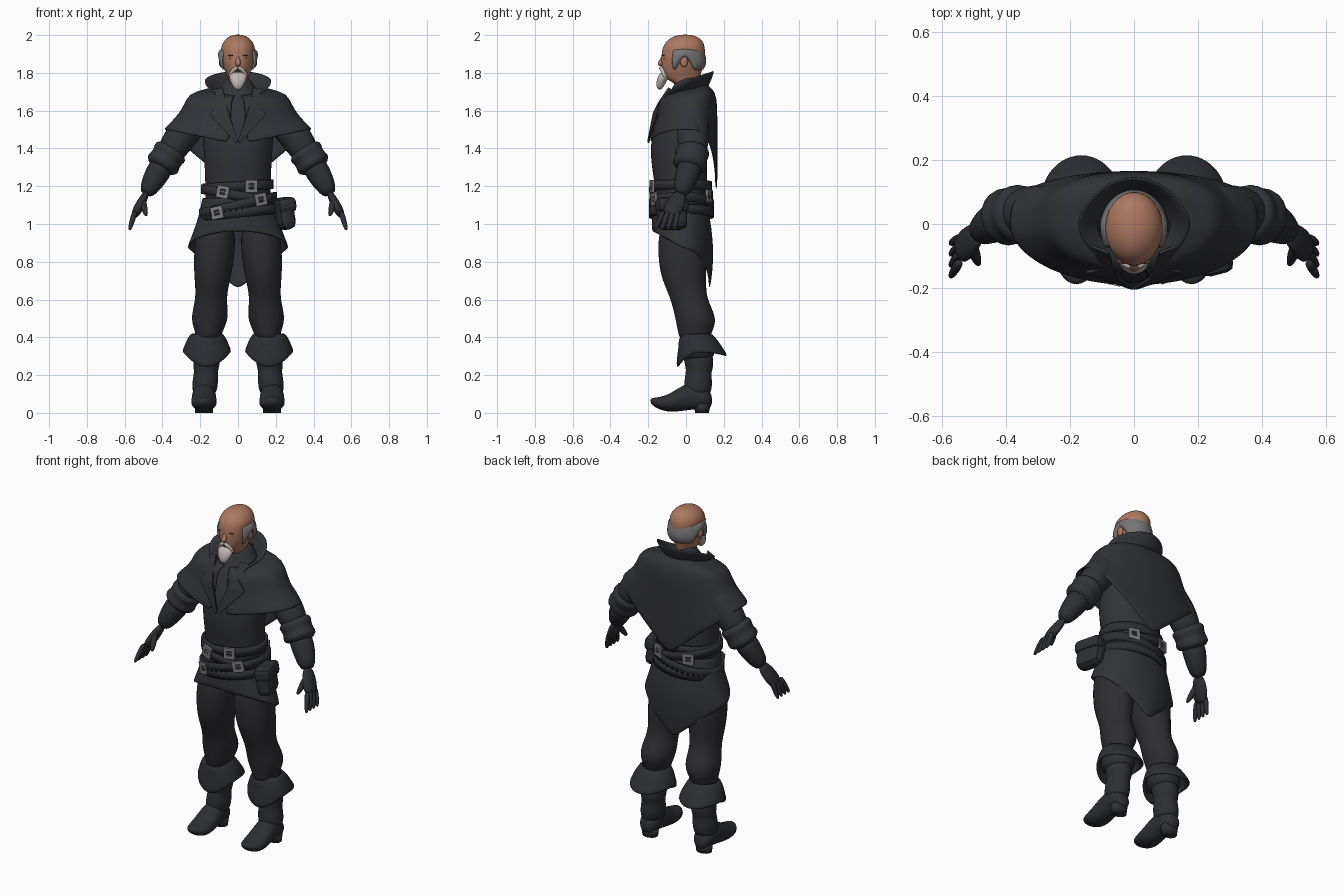
import bpy, bmesh
from math import sin, cos, pi, tau
from mathutils import Vector

old = bpy.data.objects.get("Cube")
if old:
    bpy.data.objects.remove(old, do_unlink=True)


def material(name, *rgb):
    mat = bpy.data.materials.new(name)
    mat.use_nodes = True
    mat.diffuse_color = (*rgb, 1)
    shader = mat.node_tree.nodes["Principled BSDF"]
    shader.inputs["Base Color"].default_value = (*rgb, 1)
    shader.inputs["Roughness"].default_value = .8
    return mat


coat = material("coat charcoal", .032, .033, .039)
leather = material("dark leather", .027, .028, .033)
cloth = material("trouser black", .027, .027, .031)
skin = material("skin", .42, .19, .12)
grey_hair = material("grey hair", .18, .18, .18)
white_hair = material("white beard", .52, .47, .45)
metal = material("buckle grey", .2, .2, .21)
brown = material("eye brown", .1, .05, .035)


def finish(name, bm, mat, mirror=False, subdivide=2, thick=0, smooth=True):
    bmesh.ops.recalc_face_normals(bm, faces=bm.faces)
    for face in bm.faces:
        face.smooth = smooth
    mesh = bpy.data.meshes.new(name)
    bm.to_mesh(mesh)
    bm.free()
    mesh.materials.append(mat)
    ob = bpy.data.objects.new(name, mesh)
    bpy.context.collection.objects.link(ob)
    if mirror:
        ob.modifiers.new("mirror", "MIRROR").use_clip = True
    if thick:
        shell = ob.modifiers.new("thickness", "SOLIDIFY")
        shell.thickness, shell.offset = thick, 0
    if subdivide:
        surface = ob.modifiers.new("subdivision", "SUBSURF")
        surface.levels = surface.render_levels = subdivide
    return ob


def bridge(name, rings, mat, closed=True, caps=True, **options):
    """Join equal rows of points with quads."""
    bm = bmesh.new()
    rows = [[bm.verts.new(point) for point in ring] for ring in rings]
    count = len(rows[0])
    for low, high in zip(rows, rows[1:]):
        for i in range(count if closed else count - 1):
            j = (i + 1) % count
            bm.faces.new((low[i], low[j], high[j], high[i]))
    if closed and caps:
        bm.faces.new(rows[0])
        bm.faces.new(rows[-1])
    return finish(name, bm, mat, **options)


def turns(count, start=0):
    return [start + tau * i / count for i in range(count)]


def loft(name, mat, sections, x=0, lean=0, along_y=False, **options):
    """Stack ovals given as position, half width, front or bottom, back or top."""
    rings = []
    for place, half, low, high in sections:
        ring = []
        for a in turns(16):
            across = x - lean * place + half * cos(a) * 1.03
            depth = (low + high) / 2 + (high - low) / 2 * sin(a) * 1.03
            ring.append((across, place, depth) if along_y else (across, depth, place))
        rings.append(ring)
    return bridge(name, rings, mat, mirror=x > 0, **options)


def tube(name, mat, curve, radii, flat=1, mirror=True):
    """Sweep an oval with evenly spaced radii along a curve."""
    rings = []
    for i, radius in enumerate(radii):
        t = i / (len(radii) - 1)
        along = (curve(t + .01) - curve(t - .01)).normalized()
        side = Vector((0, 1, 0))
        side = (side - along * side.dot(along)).normalized()
        up = along.cross(side) * flat
        rings.append([curve(t) + radius * (side * cos(a) + up * sin(a)) for a in turns(10)])
    return bridge(name, rings, mat, mirror=mirror, subdivide=1)


def line(start, end):
    return lambda t: Vector(start).lerp(Vector(end), t)


def ball(name, mat, place, size, mirror=True):
    bm = bmesh.new()
    bmesh.ops.create_uvsphere(bm, u_segments=14, v_segments=9, radius=1)
    bmesh.ops.scale(bm, vec=size, verts=bm.verts)
    bmesh.ops.translate(bm, vec=place, verts=bm.verts)
    finish(name, bm, mat, mirror=mirror, subdivide=0)


def box(name, mat, place, size, bevel, rotation):
    bm = bmesh.new()
    bmesh.ops.create_cube(bm, size=1)
    bmesh.ops.scale(bm, vec=size, verts=bm.verts)
    ob = finish(name, bm, mat, subdivide=0, smooth=False)
    ob.location, ob.rotation_euler = place, rotation
    edge = ob.modifiers.new("bevel", "BEVEL")
    edge.width, edge.segments = bevel, 2


# Torso with the inner collar
loft("torso", coat, [(.95, .17, -.14, .11), (1.2, .17, -.16, .11), (1.4, .18, -.2, .11),
                     (1.6, .2, -.15, .13), (1.7, .1, -.08, .1), (1.79, .06, -.04, .08)])


# Shoulder cape: square shoulders, pointed behind, cornered at the arms
def cape_point(a, reach, drop):
    front = cos(a) < 0
    y = (.1 + .09 * reach) * cos(a) if front else (.1 + .06 * min(1, reach * 2)) * max(cos(a), 0) ** .6
    top = 1.71 + .03 * cos(a)
    hem = 1.5 - (.08 if front else .33) * (1 - sin(a))
    return ((.11 + .28 * reach) * sin(a), y, top - (top - hem) * drop)


fall = [(0, 0), (.3, .05), (.52, .13), (.6, .35), (.7, .6), (.85, .82), (1, 1)]
bridge("shoulder_cape", [[cape_point(pi * i / 25, *step) for step in fall] for i in range(25)],
       coat, closed=False, mirror=True, subdivide=1, thick=.012)


# Standing collar, flared to side corners and falling toward the lapels
def collar_point(u, t):
    a = u * pi * .8
    corner = abs(cos(a)) ** 1.3 * (1 if cos(a) > 0 else -1)
    return ((.1 + .08 * t) * sin(a), (.1 + .05 * t) * corner, 1.7 - .03 * u + t * (.115 - .1 * u ** 2))


bridge("standing_collar", [[collar_point(i / 8, t / 2) for t in range(3)] for i in range(9)],
       coat, closed=False, mirror=True, subdivide=1, thick=.014)

# Notched lapels, each row running from the opening to the outer edge
lapel = [[(.08, -.09, 1.72), (.13, -.07, 1.71)], [(.06, -.15, 1.63), (.1, -.14, 1.64)],
         [(.05, -.17, 1.59), (.15, -.15, 1.58)], [(0, -.2, 1.44), (.01, -.2, 1.43)]]
bridge("lapel", lapel, coat, closed=False, mirror=True, subdivide=0, thick=.01, smooth=False)


# Coat skirt: hem high in front, falling to a point behind
def skirt_point(a, t):
    front = cos(a)
    hem = .87 + .09 * front if front > 0 else .65 + .22 * abs(sin(a))
    width = .185 + .08 * t ** 1.4
    depth = .165 if front > 0 else .11 + .04 * sin(t * pi * .8)
    return (width * sin(a), -.01 - depth * front, 1.14 + (hem - 1.14) * t)


bridge("coat_skirt", [[skirt_point(a, t / 6) for a in turns(40)] for t in range(7)],
       coat, caps=False, subdivide=1, thick=.01)

# Tilted belts around the waist
for name, z, tilt, width in (("upper_belt", 1.2, .01, .18), ("falling_belt", 1.15, -.035, .19),
                             ("rising_belt", 1.1, .045, .2), ("low_belt", 1.06, .02, .2)):
    bridge(name, [[(width * cos(a), -.025 + (width * .5 + .065) * sin(a), z + rise + tilt * cos(a))
                   for a in turns(40)] for rise in (-.025, .025)],
           leather, caps=False, subdivide=0, thick=.014)

# Square buckles with prongs
for name, x, y, z, roll in (("upper_buckle", .07, -.18, 1.2, 0), ("falling_buckle", -.08, -.18, 1.17, .2),
                            ("rising_buckle", .12, -.17, 1.13, -.2), ("low_buckle", -.11, -.17, 1.06, -.2),
                            ("left_back_buckle", .1, .12, 1.15, 0), ("right_back_buckle", -.1, .12, 1.15, 0)):
    rotation = (0, roll, x * 3 if y < 0 else -x * 3)
    frame = bridge(name, [[(r * cos(a), 0, r * sin(a)) for a in turns(4, pi / 4)] for r in (.046, .02)],
                   metal, caps=False, subdivide=0, thick=.014, smooth=False)
    frame.location, frame.rotation_euler = (x, y, z), rotation
    box(name + "_prong", metal, (x, y, z), (.05, .01, .007), .002, rotation)

# Hip pouch and its flap
hang = (0, -.15, .25)
box("hip_pouch", leather, (.245, -.075, 1.05), (.09, .16, .16), .035, hang)
box("pouch_flap", leather, (.245, -.075, 1.1), (.1, .17, .08), .025, hang)


# Arms: every piece follows one bent line from shoulder to knuckles
def arm(start, end):
    def curve(u):
        t = start + (end - start) * u
        return Vector((.17 + .38 * max(t, 0) ** .75, .03 + .09 * t - .21 * t * t, 1.6 - .56 * t))
    return curve


tube("sleeve", coat, arm(.02, .45), (.09, .09, .09, .085, .07))
tube("sleeve_cuff", coat, arm(.34, .56), (.06, .105, .09, .09, .105, .06))
tube("gauntlet", leather, arm(.48, .8), (.07, .07, .06, .04))
tube("palm", leather, arm(.77, 1), (.035, .05, .055, .045), flat=.5)
for i, finger in enumerate(("index", "middle", "ring", "little")):
    spread = (i - 1.5) * .025
    tube(finger + "_finger", leather, line((.545, -.08 + spread, 1.07), (.575, -.115 + spread * 1.4, .965)),
         (.014, .016, .014, .008))
tube("thumb", leather, line((.51, -.06, 1.14), (.485, -.13, 1.04)), (.018, .02, .017, .009))

# Trousers and boots, spreading toward the ground
stance = dict(x=.185, lean=.07)
loft("trouser_leg", cloth, [(1.02, .09, -.13, .1), (.9, .11, -.15, .1), (.73, .1, -.14, .11),
                            (.61, .075, -.08, .1), (.5, .105, -.055, .17), (.42, .065, -.04, .13),
                            (.38, .07, -.03, .13)], **stance)
loft("boot_shaft", leather, [(.4, .07, -.04, .13), (.24, .07, 0, .15), (.22, .06, 0, .13),
                             (.16, .07, -.01, .14), (.08, .06, -.01, .13)], **stance)


# Turned-down boot cuffs, flared to a hem that dips in front
def cuff_point(a, t):
    front = cos(a)
    flare = .075 + .05 * t ** .7
    depth = flare - .01 if front > 0 else flare + .02 * t
    hem = .32 - (.08 if front > 0 else .02) * front * front
    return (.165 + flare * sin(a), .05 + .02 * t - depth * front, .42 + (hem - .42) * t)


bridge("boot_cuff", [[cuff_point(a, t / 4) for a in turns(24)] for t in range(5)],
       leather, caps=False, mirror=True, subdivide=1, thick=.016)
loft("cuff_lining", leather, [(.43, .07, -.04, .13), (.34, .1, -.04, .16), (.27, .07, -.03, .14)], **stance)
loft("boot_foot", leather, [(.14, .03, .03, .1), (.1, .06, .02, .14), (.03, .06, .02, .18), (-.08, .07, 0, .1),
                            (-.15, .06, .02, .08), (-.19, .02, .05, .08)], x=.18, along_y=True)
loft("boot_heel", leather, [(0, .045, .05, .12), (.05, .05, .04, .13)], x=.18, subdivide=0)

# Head and face
loft("head", skin, [(1.7, .05, -.03, .08), (1.75, .05, -.06, .07), (1.77, .05, -.12, .07), (1.83, .08, -.13, .09),
                    (1.9, .09, -.13, .1), (1.95, .09, -.12, .1), (1.99, .055, -.08, .07), (2.003, .02, -.03, .02)])
tube("nose", skin, line((0, -.12, 1.89), (0, -.14, 1.835)), (.008, .011, .017, .012), mirror=False)
ball("ear", skin, (.09, -.01, 1.86), (.012, .02, .03))
ball("eye", brown, (.034, -.112, 1.876), (.012, .007, .004))
ball("eyebrow", brown, (.036, -.118, 1.892), (.018, .007, .003))
ball("mouth", brown, (0, -.128, 1.812), (.02, .008, .005), mirror=False)


# Horseshoe of hair, arched over the ears and ending in sideburns
def hair_point(a, t):
    low = 1.815 + .07 * max(0, cos((a - 1.5) * 3.2))
    bulge = .085 + .016 * sin(pi * t ** .7)
    return (bulge * sin(a), -.013 + (bulge + .014) * cos(a), low + (1.925 - low) * t)


bridge("hair", [[hair_point(i / 7, t / 4) for t in range(5)] for i in range(16)],
       grey_hair, closed=False, mirror=True, subdivide=1, thick=.014)

# Goatee and moustache
loft("goatee", white_hair, [(1.71, .015, -.15, -.13), (1.74, .034, -.16, -.11),
                            (1.78, .05, -.15, -.09), (1.807, .04, -.13, -.09)])
tube("moustache", white_hair, lambda t: Vector((.05 * t, -.137 + .024 * t, 1.828 - .05 * t * t)),
     (.01, .012, .011, .008))
